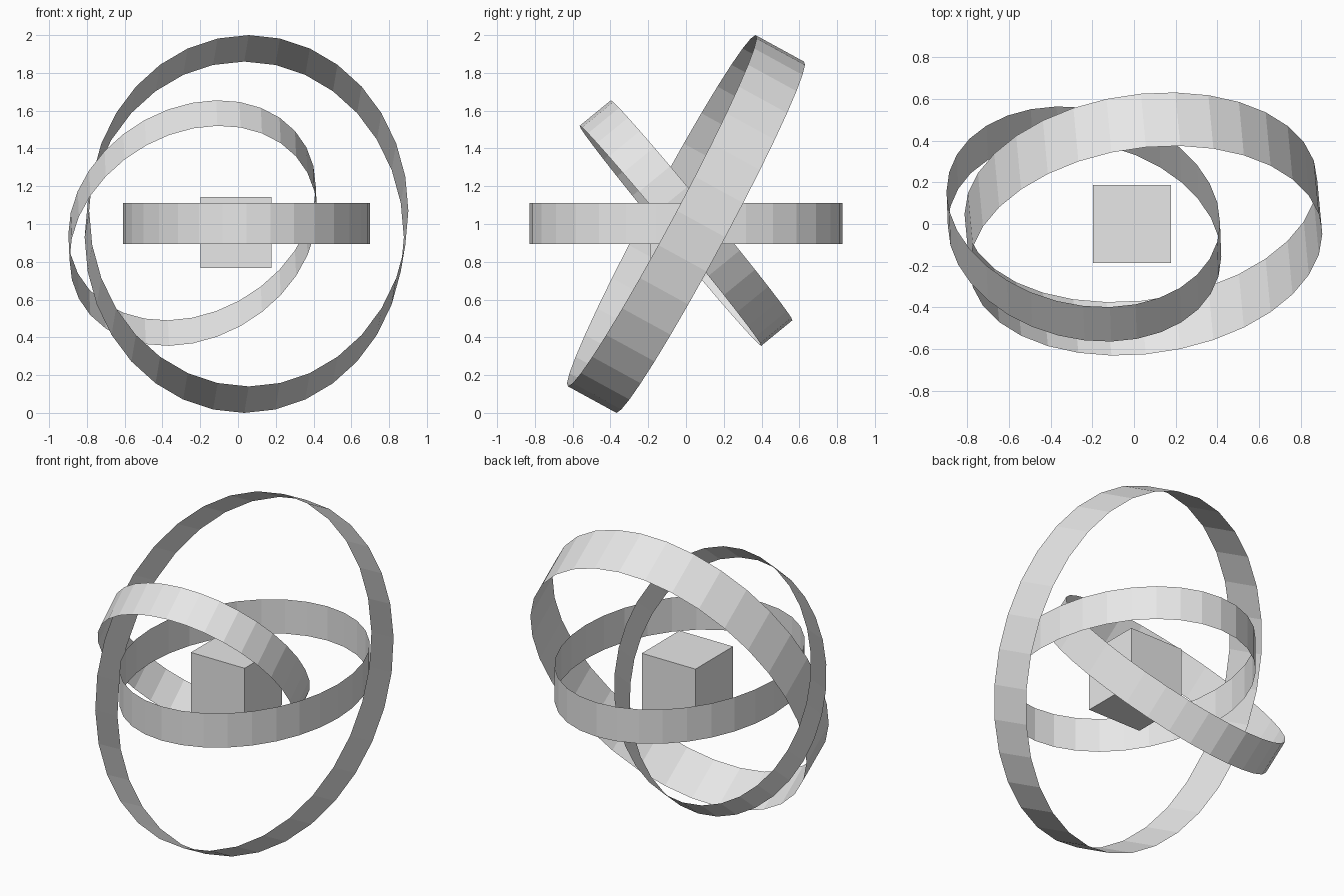
import bpy, bmesh, math
from mathutils import Vector

if "Cube" in bpy.data.objects:
    bpy.data.objects.remove(bpy.data.objects["Cube"])

grey = bpy.data.materials.new("light grey")
grey.diffuse_color = (0.8, 0.8, 0.8, 1)
grey.use_nodes = True
grey.node_tree.nodes["Principled BSDF"].inputs["Base Color"].default_value = grey.diffuse_color


def add_object(name, bm):
    mesh = bpy.data.meshes.new(name)
    bm.to_mesh(mesh)
    bm.free()
    mesh.materials.append(grey)
    obj = bpy.data.objects.new(name, mesh)
    bpy.context.collection.objects.link(obj)
    return obj


def band(name, centre, u, v, half_width, sides=32):
    """Thin open elliptical hoop spanned by half-axes u, v and extruded both ways."""
    c, u, v, w = map(Vector, (centre, u, v, half_width))
    if u.cross(v).dot(w) < 0:
        w = -w
    bm = bmesh.new()
    rims = []
    for s in (-1, 1):
        rims.append([bm.verts.new(c + s * w + u * math.cos(a) + v * math.sin(a))
                     for a in (2 * math.pi * i / sides for i in range(sides))])
    low, high = rims
    for i in range(sides):
        j = (i + 1) % sides
        bm.faces.new((low[i], low[j], high[j], high[i]))
    return add_object(name, bm)


# Three interlocking hoops
band("level_hoop", (0.045, 0, 1.003), (0.655, 0, 0), (0, 0.828, 0), (0, 0, 0.108))
band("large_hoop", (0.045, 0, 1.0), (0.845, 0.08, 0), (0, 0.496, 0.93), (-0.012, 0.128, -0.07))
band("small_hoop", (-0.24, 0, 1.005), (0.655, -0.075, 0.125), (0, -0.475, 0.569),
     (-0.003, 0.0825, 0.0675))

# Core block in the middle
bm = bmesh.new()
bmesh.ops.create_cube(bm, size=0.375)
bmesh.ops.translate(bm, verts=bm.verts, vec=(-0.01, 0, 0.955))
add_object("core_block", bm)
